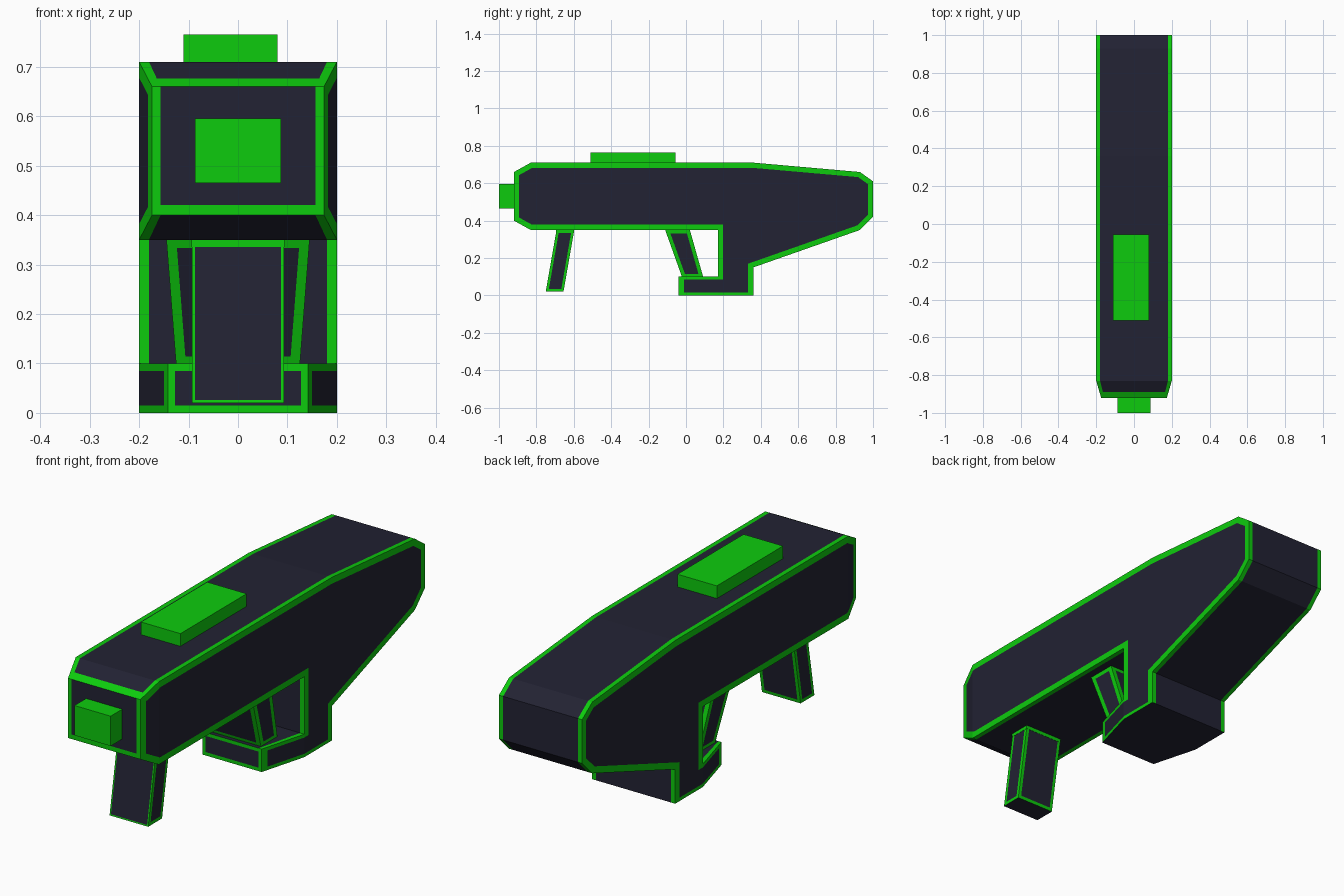
import bpy, bmesh
from mathutils import Vector

if "Cube" in bpy.data.objects:
    bpy.data.objects.remove(bpy.data.objects["Cube"])


def material(name, rgb):
    m = bpy.data.materials.new(name)
    m.diffuse_color = (*rgb, 1)
    m.use_nodes = True
    m.node_tree.nodes["Principled BSDF"].inputs["Base Color"].default_value = m.diffuse_color
    return m


DARK, GREEN = 0, 1
MATS = [material("dark_navy", (0.016, 0.016, 0.033)),
        material("bright_green", (0.004, 0.6, 0.004))]


def prism(profile):
    """Profile of (y, z, half width), spanned symmetrically across x."""
    bm = bmesh.new()
    left = [bm.verts.new((-w, y, z)) for y, z, w in profile]
    right = [bm.verts.new((w, y, z)) for y, z, w in profile]
    bm.faces.new(left)
    bm.faces.new(right[::-1])
    n = len(profile)
    for i in range(n):
        j = (i + 1) % n
        bm.faces.new((left[i], right[i], right[j], left[j]))
    bmesh.ops.recalc_face_normals(bm, faces=bm.faces[:])
    bm.normal_update()
    return bm


def frame(bm, faces, thickness):
    """Inset each face and colour its rim green."""
    rim = bmesh.ops.inset_individual(bm, faces=faces, thickness=thickness,
                                     use_even_offset=True)["faces"]
    inner = {v for f in faces for v in f.verts}
    for f in bm.faces:
        if f in rim and f not in faces:
            f.material_index = GREEN
    return inner


def cut(bm, co, no):
    bmesh.ops.bisect_plane(bm, geom=bm.verts[:] + bm.edges[:] + bm.faces[:],
                           plane_co=co, plane_no=no, dist=1e-5)


def finish(bm, name):
    me = bpy.data.meshes.new(name)
    bm.to_mesh(me)
    bm.free()
    for m in MATS:
        me.materials.append(m)
    ob = bpy.data.objects.new(name, me)
    bpy.context.collection.objects.link(ob)
    return ob


def box(name, lo, hi, color):
    bm = bmesh.new()
    bmesh.ops.create_cube(bm, size=1)
    lo, hi = Vector(lo), Vector(hi)
    for v in bm.verts:
        v.co = (lo + hi) / 2 + v.co * (hi - lo)
    for f in bm.faces:
        f.material_index = color
    return finish(bm, name)


# Main body with shoulder stock and lower prong
outline = [(-0.92, 0.40), (-0.92, 0.66), (-0.83, 0.71), (0.36, 0.71),
           (0.93, 0.66), (1.0, 0.61), (1.0, 0.42), (0.93, 0.35),
           (0.36, 0.15), (0.36, 0.0), (-0.04, 0.0), (-0.04, 0.10),
           (0.17, 0.10), (0.17, 0.35), (-0.83, 0.35)]
bm = prism([(y, z, 0.2) for y, z in outline])
sides = [f for f in bm.faces if abs(f.normal.x) > 0.9]
for v in frame(bm, sides, 0.028):
    if v.co.z < 0.1:  # thinner rim along the prong
        v.co.z = 0.05 + (v.co.z - 0.05) * 1.6
bmesh.ops.triangulate(bm, faces=bm.faces[:])
for x in (-0.18, 0.18):
    cut(bm, (x, 0, 0), (1, 0, 0))
for y in (-0.89, -0.83, 0.17):
    cut(bm, (0, y, 0), (0, 1, 0))
for z in (0.015, 0.085, 0.42):
    cut(bm, (0, 0, z), (0, 0, 1))

# Green edge strips and front frames
bm.normal_update()
for f in bm.faces:
    c, n = f.calc_center_median(), f.normal
    if abs(n.x) > 0.9:
        continue
    strip = abs(c.x) > 0.18 and c.z > 0.001
    muzzle = c.y < -0.89 and (n.z > 0.1 or (n.y < -0.9 and c.z < 0.42))
    prong = n.y < -0.9 and abs(c.y + 0.04) < 0.01 and not 0.015 < c.z < 0.085
    if strip or muzzle or prong:
        f.material_index = GREEN

# Taper the nose and the prong
for v in bm.verts:
    y, z = v.co.y, v.co.z
    if y < -0.83:
        v.co.x *= 1 - 0.13 * (-0.83 - y) / 0.09
    elif z < 0.101 and y < 0.17:
        v.co.x *= 1 - 0.29 * (0.17 - y) / 0.21
finish(bm, "body")

# Front handle
bm = prism([(-0.75, 0.02, 0.093), (-0.655, 0.02, 0.093),
            (-0.597, 0.352, 0.093), (-0.692, 0.352, 0.093)])
frame(bm, [f for f in bm.faces if f.normal.y > 0.5 or abs(f.normal.x) > 0.9], 0.014)
frame(bm, [f for f in bm.faces if f.normal.y < -0.5], 0.006)
finish(bm, "front_handle")

# Rear grip, narrower at its foot
bm = prism([(-0.02, 0.095, 0.125), (0.093, 0.095, 0.125),
            (0.02, 0.352, 0.145), (-0.112, 0.352, 0.145)])
frame(bm, [f for f in bm.faces if abs(f.normal.z) < 0.8], 0.02)
finish(bm, "rear_grip")

# Green collars where the handles meet the body
box("front_handle_collar", (-0.094, -0.695, 0.335), (0.094, -0.599, 0.352), GREEN)

# Sight block and muzzle block
box("top_sight", (-0.11, -0.51, 0.70), (0.08, -0.055, 0.765), GREEN)
box("muzzle", (-0.087, -1.0, 0.465), (0.087, -0.91, 0.595), GREEN)
